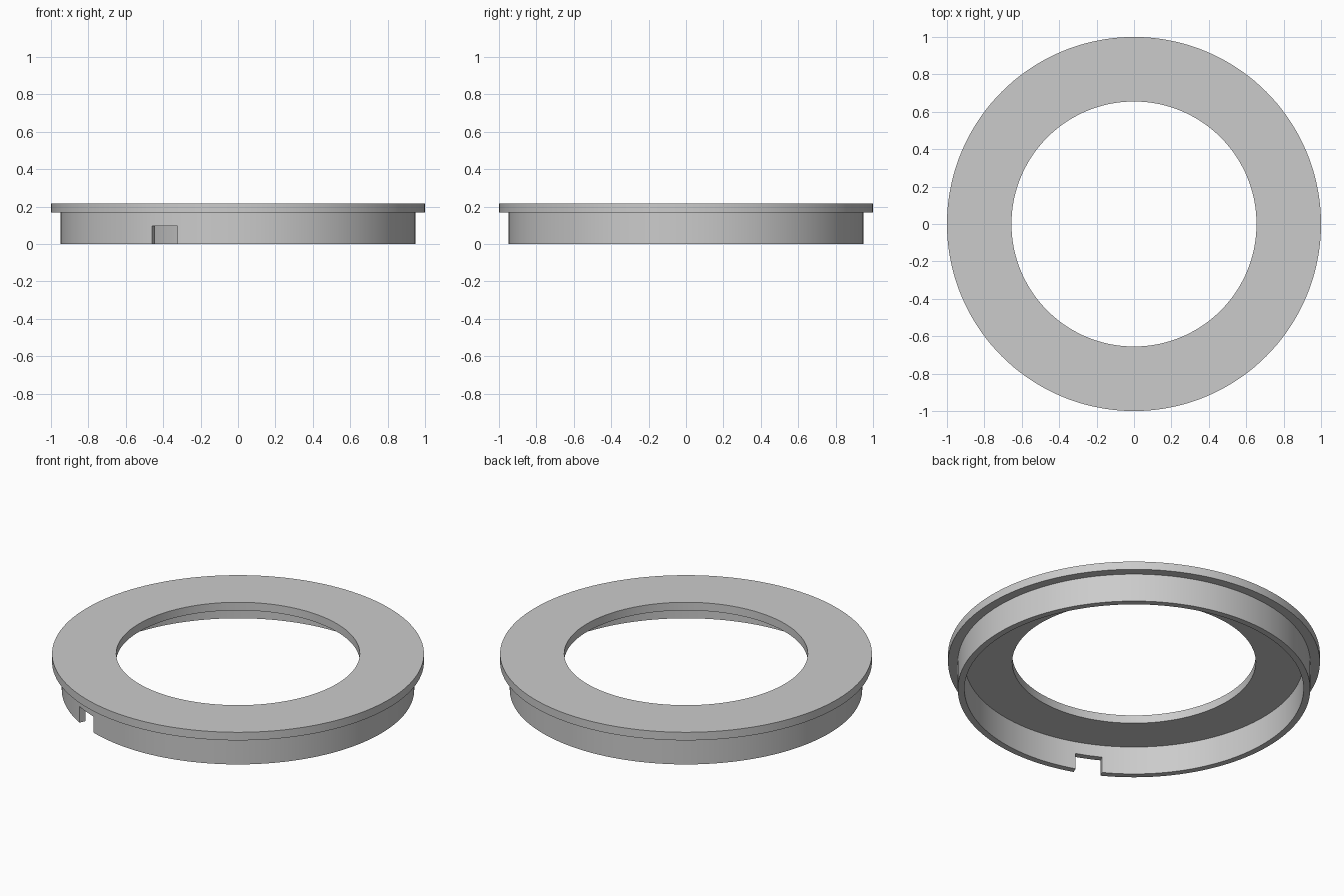
import bpy
import bmesh
from math import radians, sin, cos, tau
from mathutils import Matrix

if "Cube" in bpy.data.objects:
    bpy.data.objects.remove(bpy.data.objects["Cube"], do_unlink=True)

SEGMENTS = 144
RIM, WALL_OUT, WALL_IN, HOLE = 1.0, 0.948, 0.912, 0.655
TOP, UNDERSIDE = 0.215, 0.167
NOTCH_ANGLE, NOTCH_WIDTH, NOTCH_HEIGHT = radians(24.5), 0.148, 0.095

# Plain grey material
grey = bpy.data.materials.new("plain grey")
grey.use_nodes = True
colour = (0.6, 0.6, 0.6, 1)
grey.diffuse_color = colour
grey.node_tree.nodes["Principled BSDF"].inputs["Base Color"].default_value = colour


def add_object(name, bm):
    bmesh.ops.recalc_face_normals(bm, faces=bm.faces)
    mesh = bpy.data.meshes.new(name)
    bm.to_mesh(mesh)
    bm.free()
    mesh.materials.append(grey)
    obj = bpy.data.objects.new(name, mesh)
    bpy.context.collection.objects.link(obj)
    return obj


# Flanged ring: a closed cross-section turned around z
profile = [(HOLE, TOP), (RIM, TOP), (RIM, UNDERSIDE), (WALL_OUT, UNDERSIDE),
           (WALL_OUT, 0), (WALL_IN, 0), (WALL_IN, UNDERSIDE), (HOLE, UNDERSIDE)]
bm = bmesh.new()
loops = []
for i in range(SEGMENTS):
    a = tau * i / SEGMENTS
    loops.append([bm.verts.new((r * cos(a), r * sin(a), z)) for r, z in profile])
for i, here in enumerate(loops):
    there = loops[(i + 1) % SEGMENTS]
    for j in range(len(profile)):
        k = (j + 1) % len(profile)
        bm.faces.new((here[j], there[j], there[k], here[k]))
ring = add_object("flanged_ring", bm)

# Notch cutter: a box pointing outwards through the lower wall
bm = bmesh.new()
bmesh.ops.create_cube(bm, size=1)
bmesh.ops.scale(bm, vec=(NOTCH_WIDTH, 0.2, 2 * NOTCH_HEIGHT), verts=bm.verts)
bmesh.ops.translate(bm, vec=(0, -0.93, 0), verts=bm.verts)
bmesh.ops.rotate(bm, cent=(0, 0, 0), matrix=Matrix.Rotation(-NOTCH_ANGLE, 3, "Z"), verts=bm.verts)
cutter = add_object("notch_cutter", bm)
cutter.hide_render = True

# Cut the notch, then smooth the round walls and keep the edges sharp
cut = ring.modifiers.new("notch", "BOOLEAN")
cut.operation = "DIFFERENCE"
cut.solver = "EXACT"
cut.object = cutter
bpy.ops.object.select_all(action="DESELECT")
bpy.context.view_layer.objects.active = ring
ring.select_set(True)
bpy.ops.object.modifier_apply(modifier=cut.name)
bpy.data.objects.remove(cutter, do_unlink=True)
bpy.ops.object.shade_smooth_by_angle(angle=radians(30))
